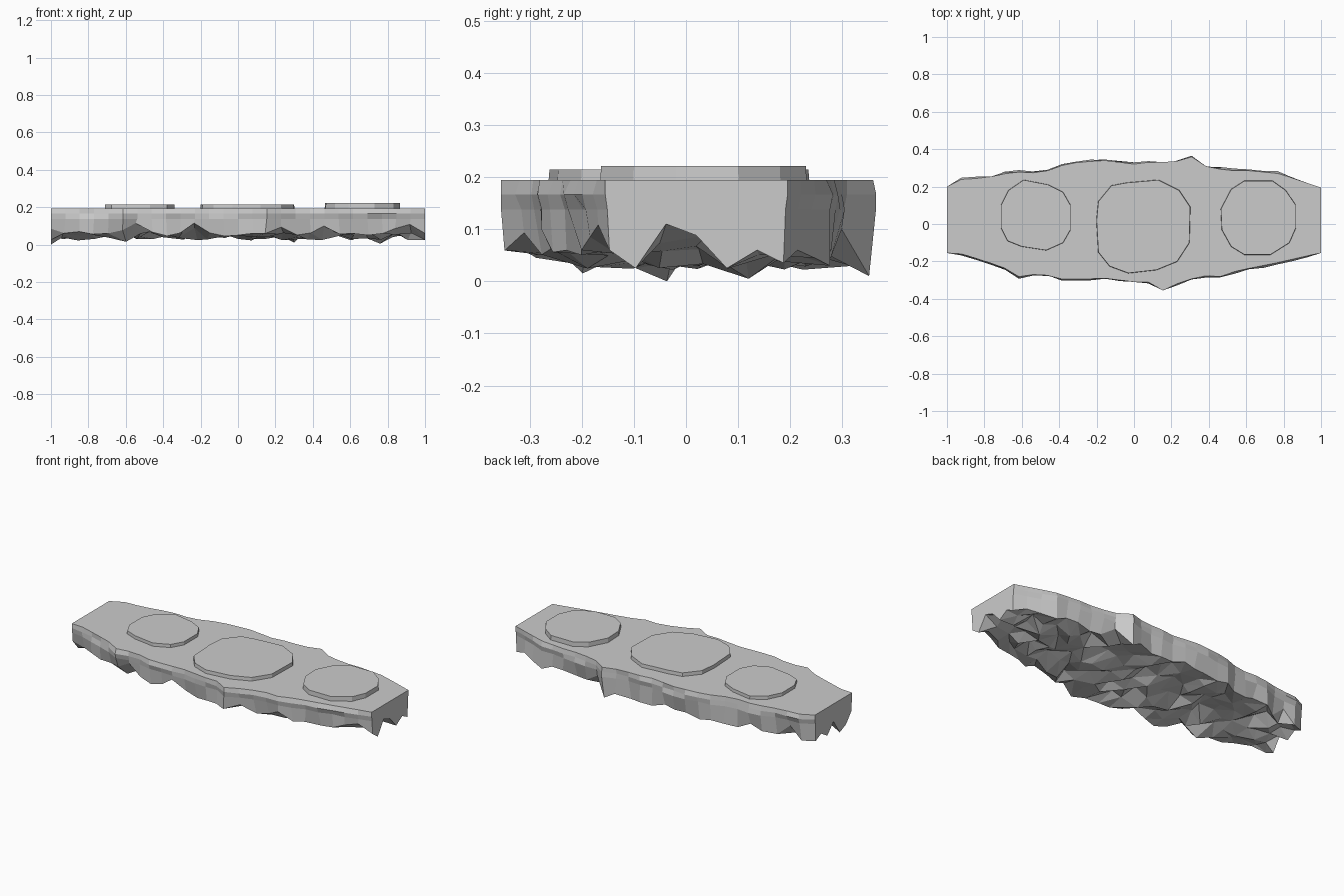
import bpy, bmesh, random

if "Cube" in bpy.data.objects:
    bpy.data.objects.remove(bpy.data.objects["Cube"])

random.seed(11)
TOP = 0.194
# Top outline of the rock: (x, y) along the back and front edges
BACK = [(-1, .2), (-.92, .24), (-.8, .245), (-.72, .265), (-.6, .28), (-.5, .27),
        (-.4, .31), (-.3, .33), (-.15, .34), (0, .32), (.1, .333), (.2, .328),
        (.31, .36), (.38, .31), (.5, .285), (.62, .285), (.77, .27), (.85, .245), (1, .195)]
FRONT = [(-1, -.155), (-.92, -.16), (-.78, -.205), (-.7, -.23), (-.62, -.282), (-.5, -.265),
         (-.38, -.295), (-.28, -.295), (-.15, -.29), (0, -.31), (.06, -.3), (.15, -.357),
         (.25, -.31), (.37, -.275), (.45, -.285), (.55, -.25), (.7, -.22), (.8, -.2),
         (.88, -.18), (1, -.155)]
# Lower edge of the front side (x, z); high notches alternate with low lumps
RIM = [(-1, .085), (-.92, .06), (-.85, .07), (-.77, .055), (-.69, .06), (-.62, .075),
       (-.54, .115), (-.46, .065), (-.38, .045), (-.31, .06), (-.23, .115), (-.15, .06),
       (-.08, .045), (0, .05), (.08, .06), (.15, .055), (.2, .11), (.31, .05), (.38, .06),
       (.46, .1), (.54, .055), (.62, .06), (.69, .05), (.77, .06), (.92, .11), (1, .06)]
END_HEIGHTS = [.025, .11, .088, .025, .06]


def edge(pts, x):
    for (x0, y0), (x1, y1) in zip(pts, pts[1:]):
        if x <= x1:
            return y0 + (y1 - y0) * (x - x0) / (x1 - x0)
    return pts[-1][1]


def finish(name, bm):
    bmesh.ops.recalc_face_normals(bm, faces=bm.faces)
    me = bpy.data.meshes.new(name)
    bm.to_mesh(me)
    bm.free()
    ob = bpy.data.objects.new(name, me)
    bpy.context.collection.objects.link(ob)


# Rock body: lofted sections with flat top, stepped sides, jagged underside
bm = bmesh.new()
COLS, ROWS = 26, 5
sections = []
for i in range(COLS + 1):
    x = -1 + 2 * i / COLS
    end = i in (0, COLS)
    f, b = edge(FRONT, x), edge(BACK, x)
    jit = 0 if end else .01

    def r(s=1):
        return random.uniform(-jit, jit) * s

    def side(y, s, zr):
        out = 0 if end or abs(y) > .335 else .006
        return [(x, y, TOP),
                (x, y + s * (out + r(.7)), .167),
                (x, y + s * (out - .004 + r()), .138),
                (x + r(), y + s * (-.008 + r(1.5)), zr)]

    pts = side(f, -1, edge(RIM, x))
    for j in range(ROWS):
        y = f + (b - f) * (j + 1) / (ROWS + 1)
        z = END_HEIGHTS[j] if end else random.uniform(.022, .09)
        pts.append((x + r(1.8), y + r(2), z))
    zb = .035 if end else random.choice((.03, .045, .06, .1))
    pts += reversed(side(b, 1, zb))
    sections.append([bm.verts.new(p) for p in pts])
# a few low points that touch the ground
for i, j, z in ((0, 5, 0), (23, 7, .005), (17, 9, .01), (5, 4, .015)):
    sections[i][j].co.z = z
n = len(sections[0])
for a, c in zip(sections, sections[1:]):
    for j in range(n):
        k = (j + 1) % n
        if not 3 <= j < n - 4:
            bm.faces.new((a[j], a[k], c[k], c[j]))
        elif random.random() < .5:      # underside facets
            bm.faces.new((a[j], a[k], c[k]))
            bm.faces.new((a[j], c[k], c[j]))
        else:
            bm.faces.new((a[j], a[k], c[j]))
            bm.faces.new((a[k], c[k], c[j]))
bm.faces.new(sections[0])
bm.faces.new(sections[-1])
finish("rock_body", bm)


# Stepping slabs on the top, slightly wider at mid height
def slab(name, outline, top):
    bm = bmesh.new()
    cx = sum(p[0] for p in outline) / len(outline)
    cy = sum(p[1] for p in outline) / len(outline)

    def ring(s, z):
        return [bm.verts.new((cx + (x - cx) * s, cy + (y - cy) * s, z)) for x, y in outline]

    lo, hi = ring(1.01, TOP - .01), ring(1, top)
    bm.faces.new(lo)
    bm.faces.new(hi)
    for i in range(len(lo)):
        k = (i + 1) % len(lo)
        bm.faces.new((lo[i], lo[k], hi[k], hi[i]))
    finish(name, bm)


slab("left_slab", [(-.59, .235), (-.46, .21), (-.38, .17), (-.34, .1), (-.34, -.03),
                   (-.38, -.1), (-.47, -.14), (-.6, -.12), (-.675, -.09), (-.71, -.02),
                   (-.71, .1), (-.67, .18)], .213)
slab("middle_slab", [(.13, .235), (.24, .18), (.3, .09), (.295, -.1), (.23, -.2),
                     (.12, -.245), (-.03, -.262), (-.13, -.225), (-.19, -.15),
                     (-.2, .02), (-.19, .12), (-.12, .205), (-.04, .22)], .215)
slab("right_slab", [(.59, .23), (.74, .23), (.81, .18), (.865, .1), (.865, -.02),
                    (.83, -.1), (.73, -.163), (.59, -.163), (.52, -.12), (.47, -.03),
                    (.465, .08), (.52, .185)], .221)
